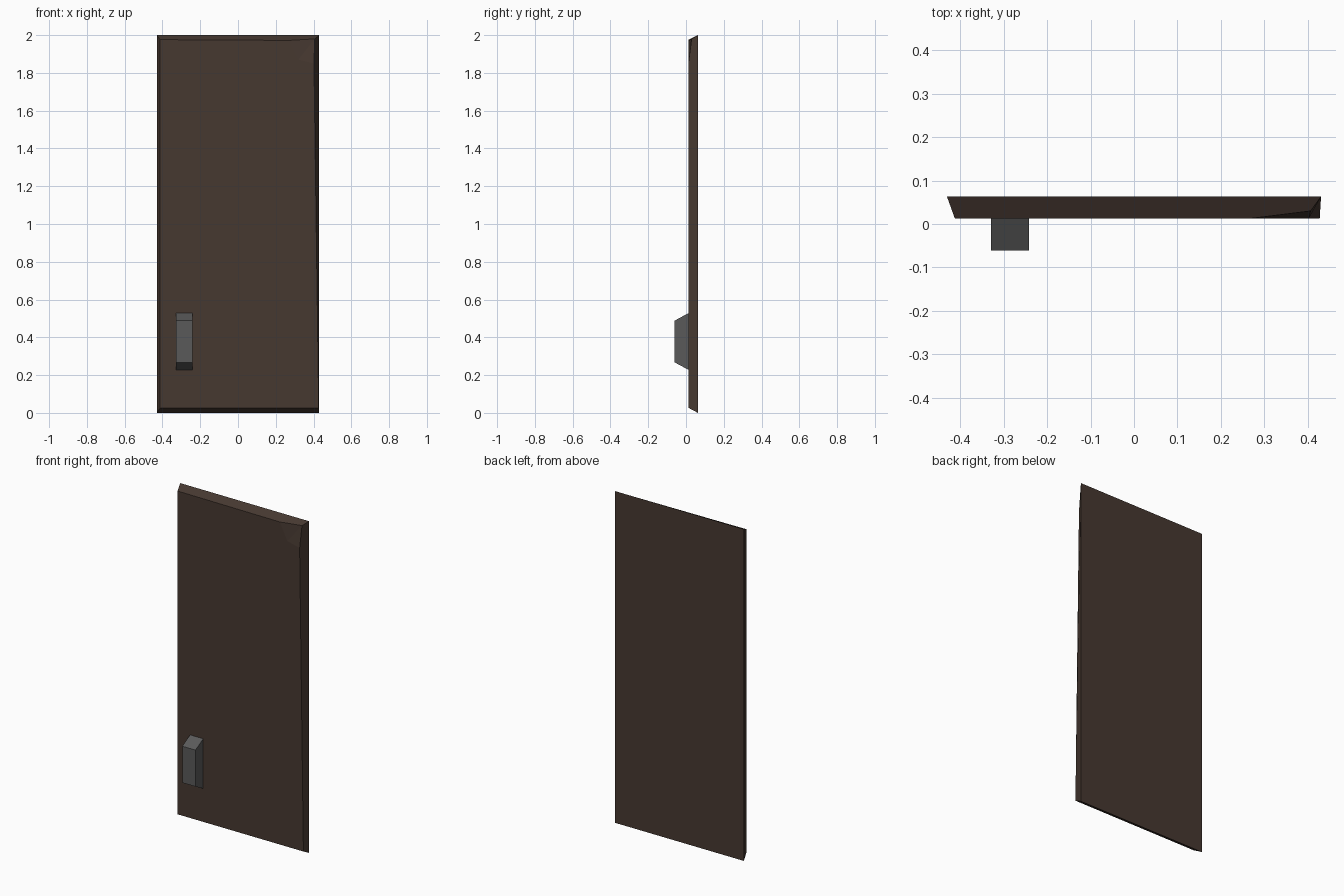
import bpy, bmesh

if "Cube" in bpy.data.objects:
    bpy.data.objects.remove(bpy.data.objects["Cube"])


def make_material(name, colour):
    mat = bpy.data.materials.new(name)
    mat.diffuse_color = (*colour, 1)
    mat.use_nodes = True
    mat.node_tree.nodes["Principled BSDF"].inputs["Base Color"].default_value = mat.diffuse_color
    return mat


def finish(bm, name, mat):
    bmesh.ops.recalc_face_normals(bm, faces=bm.faces)
    mesh = bpy.data.meshes.new(name)
    bm.to_mesh(mesh)
    bm.free()
    mesh.materials.append(mat)
    obj = bpy.data.objects.new(name, mesh)
    bpy.context.collection.objects.link(obj)
    return obj


wood = make_material("dark brown wood", (0.062, 0.040, 0.030))
iron = make_material("grey iron", (0.102, 0.102, 0.102))

# Door slab: back rectangle, smaller front outline, sloped rim
BACK, FRONT = 0.063, 0.013
bm = bmesh.new()
b = [bm.verts.new((x, BACK, z))
     for x, z in ((-0.43, 0), (0.43, 0), (0.43, 2), (-0.43, 2))]
f = [bm.verts.new((x, FRONT, z))
     for x, z in ((-0.412, 0.027), (0.427, 0.027), (0.402, 1.85),
                  (0.32, 1.87), (0.27, 1.972), (-0.412, 1.976))]
chip = bm.verts.new((0.406, 0.03, 1.98))
bm.faces.new(b)
bm.faces.new(f)
bm.faces.new((b[0], b[1], f[1], f[0]))          # bottom rim
bm.faces.new((b[3], b[0], f[0], f[5]))          # left rim
bm.faces.new((b[2], b[3], f[5], f[4], chip))    # top rim
bm.faces.new((b[1], b[2], chip, f[2], f[1]))    # right rim
# Worn corner facets
bm.faces.new((chip, f[4], f[3]))
bm.faces.new((chip, f[3], f[2]))
finish(bm, "door_slab", wood)

# Handle: box whose ends slope inwards towards the front
bm = bmesh.new()
bmesh.ops.create_cube(bm, size=1)
for v in bm.verts:
    front = v.co.y < 0
    half = 0.11 if front else 0.15
    v.co = (-0.285 + v.co.x * 0.088,
            -0.061 if front else FRONT,
            0.378 + (half if v.co.z > 0 else -half))
finish(bm, "door_handle", iron)
